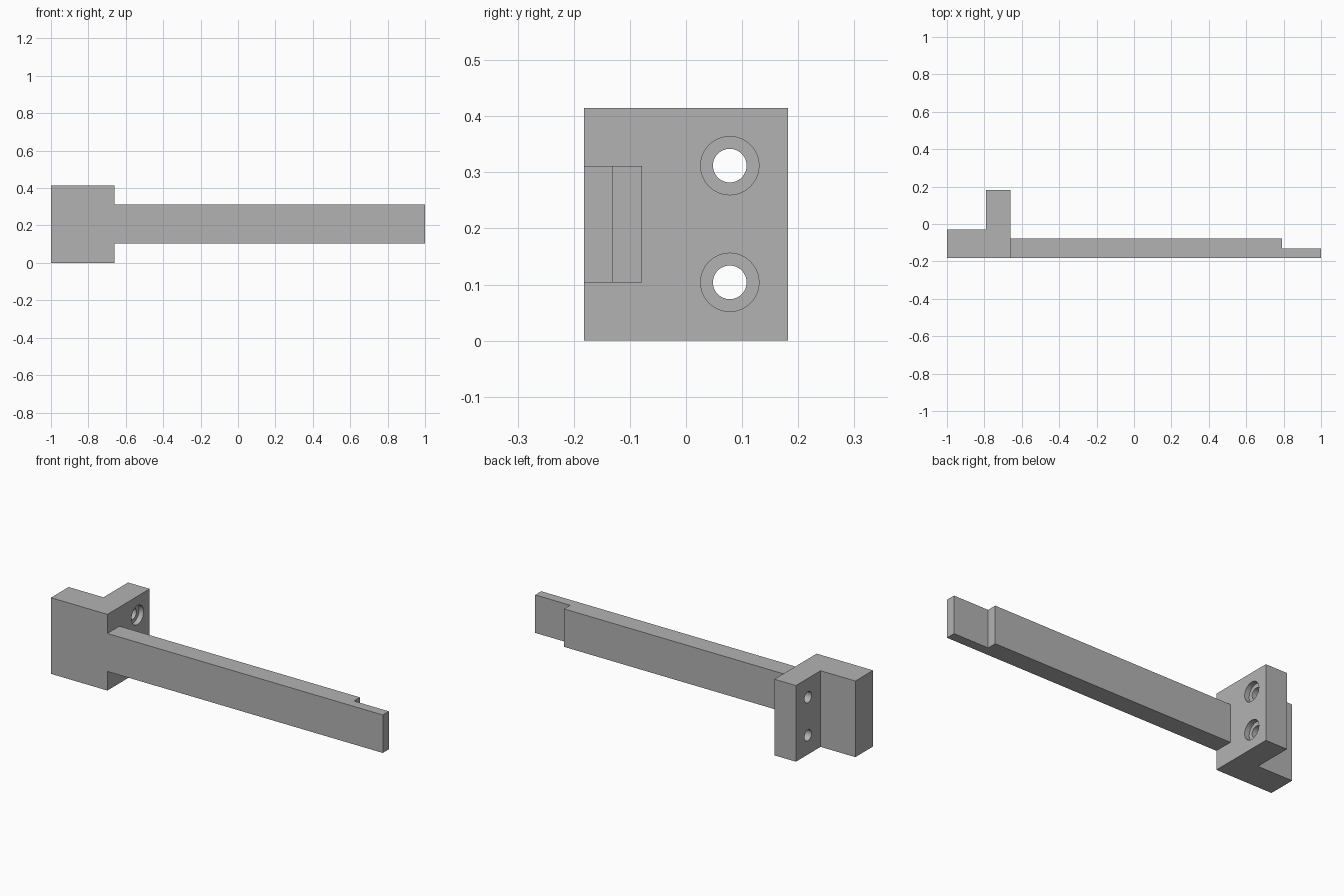
import bpy
import bmesh
from math import pi, radians
from mathutils import Matrix, Vector

cube = bpy.data.objects.get("Cube")
if cube:
    bpy.data.objects.remove(cube, do_unlink=True)

grey = bpy.data.materials.new("plain grey")
grey.use_nodes = True
colour = (0.45, 0.45, 0.45, 1)
grey.diffuse_color = colour
grey.node_tree.nodes["Principled BSDF"].inputs["Base Color"].default_value = colour

FRONT, BACK = -0.182, 0.182
HEIGHT = 0.415
FLANGE_BACK, FLANGE_FACE = -0.79, -0.66
HOLE_Y, HOLE_Z = 0.078, (0.104, 0.312)


def finish(name, bm):
    bmesh.ops.recalc_face_normals(bm, faces=bm.faces)
    mesh = bpy.data.meshes.new(name)
    bm.to_mesh(mesh)
    bm.free()
    mesh.materials.append(grey)
    obj = bpy.data.objects.new(name, mesh)
    bpy.context.collection.objects.link(obj)
    return obj


def extrude_profile(name, outline, bottom, top):
    """Raise a plan outline from bottom to top."""
    bm = bmesh.new()
    face = bm.faces.new([bm.verts.new((x, y, bottom)) for x, y in outline])
    raised = bmesh.ops.extrude_face_region(bm, geom=[face])["geom"]
    verts = [v for v in raised if isinstance(v, bmesh.types.BMVert)]
    bmesh.ops.translate(bm, verts=verts, vec=Vector((0, 0, top - bottom)))
    return finish(name, bm)


def drill(target, radius, x_start, x_end, z):
    """Cut a round hole along x through the flange."""
    bm = bmesh.new()
    place = Matrix.Translation(((x_start + x_end) / 2, HOLE_Y, z))
    bmesh.ops.create_cone(bm, cap_ends=True, segments=48, radius1=radius,
                          radius2=radius, depth=x_end - x_start,
                          matrix=place @ Matrix.Rotation(pi / 2, 4, "Y"))
    cutter = finish("hole_cutter", bm)
    cutter.hide_render = True
    cut = target.modifiers.new("hole", "BOOLEAN")
    cut.operation = "DIFFERENCE"
    cut.solver = "EXACT"
    cut.object = cutter
    bpy.context.view_layer.objects.active = target
    bpy.ops.object.modifier_apply(modifier=cut.name)
    bpy.data.objects.remove(cutter, do_unlink=True)


# Mounting block: thick front pad with an upright flange
block = extrude_profile("mounting_block", [
    (-1, FRONT), (FLANGE_FACE, FRONT), (FLANGE_FACE, BACK),
    (FLANGE_BACK, BACK), (FLANGE_BACK, -0.03), (-1, -0.03)], 0, HEIGHT)

# Two counterbored screw holes
for z in HOLE_Z:
    drill(block, 0.03, FLANGE_BACK - 0.1, FLANGE_FACE + 0.1, z)
    drill(block, 0.052, FLANGE_FACE - 0.028, FLANGE_FACE + 0.1, z)

# Long arm with a thinner tip
arm = extrude_profile("arm", [
    (FLANGE_FACE, FRONT), (1, FRONT), (1, -0.13),
    (0.79, -0.13), (0.79, -0.078), (FLANGE_FACE, -0.078)], 0.104, 0.311)

# Smooth hole walls, crisp edges
bpy.ops.object.select_all(action="DESELECT")
block.select_set(True)
bpy.context.view_layer.objects.active = block
bpy.ops.object.shade_smooth_by_angle(angle=radians(30))
